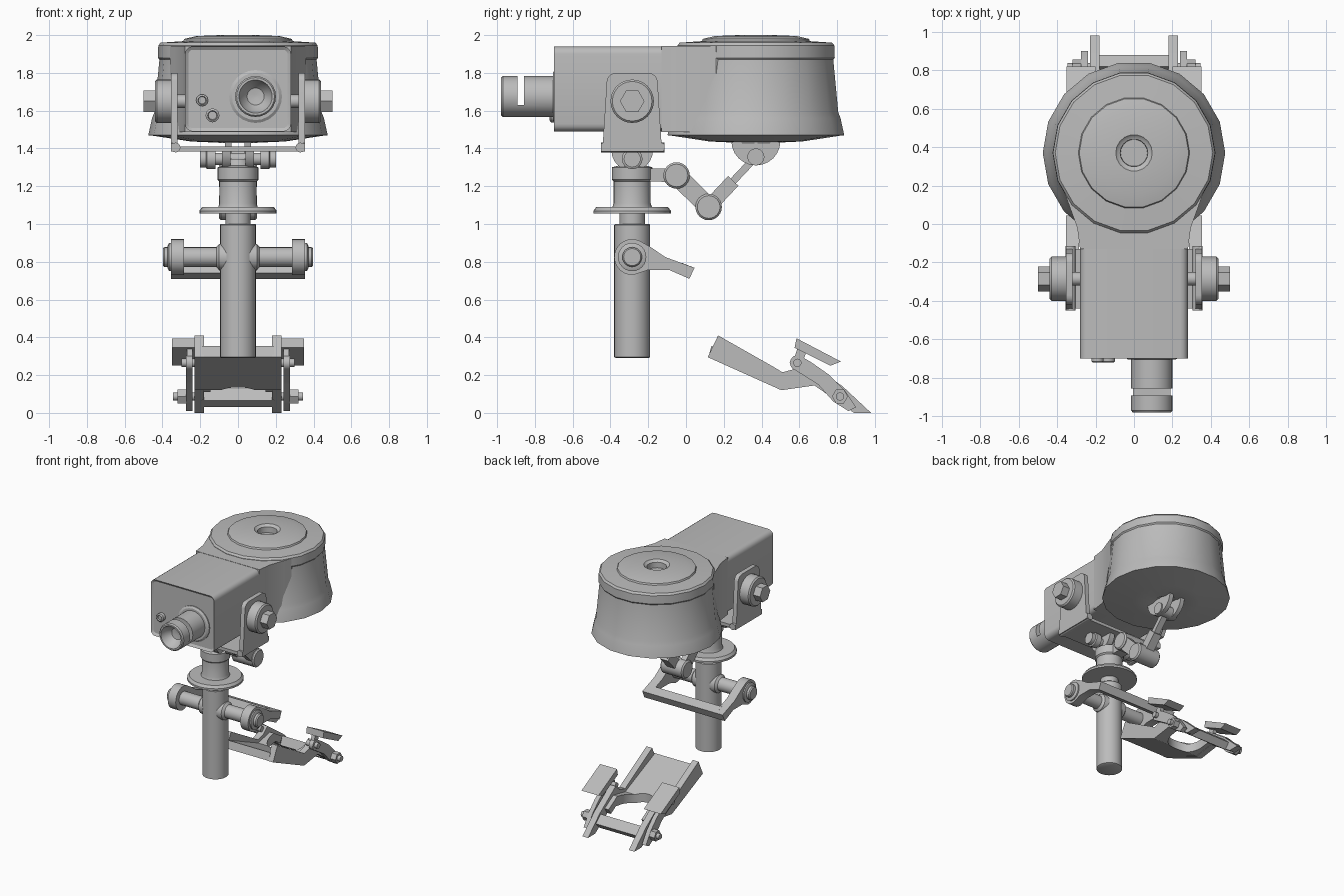
import bpy, bmesh, math

if "Cube" in bpy.data.objects:
    bpy.data.objects.remove(bpy.data.objects["Cube"])

grey = bpy.data.materials.new("metal_grey")
grey.diffuse_color = (0.5, 0.5, 0.5, 1)
grey.use_nodes = True
grey.node_tree.nodes["Principled BSDF"].inputs["Base Color"].default_value = grey.diffuse_color

PLACE = {'X': lambda u, v, t: (t, u, v),
         'Y': lambda u, v, t: (u, t, v),
         'Z': lambda u, v, t: (u, v, t)}


def finish(name, bm):
    bmesh.ops.remove_doubles(bm, verts=bm.verts, dist=1e-5)
    bmesh.ops.recalc_face_normals(bm, faces=bm.faces)
    me = bpy.data.meshes.new(name)
    bm.to_mesh(me)
    bm.free()
    me.materials.append(grey)
    ob = bpy.data.objects.new(name, me)
    bpy.context.collection.objects.link(ob)
    return ob


def loft(name, rings):
    """Skin a row of equal-length rings and cap both ends."""
    bm = bmesh.new()
    vs = [[bm.verts.new(p) for p in r] for r in rings]
    n = len(vs[0])
    for a, b in zip(vs, vs[1:]):
        for i in range(n):
            j = (i + 1) % n
            bm.faces.new((a[i], a[j], b[j], b[i]))
    bm.faces.new(vs[0])
    bm.faces.new(vs[-1])
    return finish(name, bm)


def prism(name, pts, axis, t0, t1):
    return loft(name, [[PLACE[axis](u, v, t) for u, v in pts] for t in (t0, t1)])


def lathe(name, profile, axis, c, segs=24):
    """Revolve (radius, position) points about an axis through c."""
    rings = []
    for r, t in profile:
        rings.append([PLACE[axis](c[0] + r * math.cos(2 * math.pi * i / segs),
                                  c[1] + r * math.sin(2 * math.pi * i / segs), t)
                      for i in range(segs)])
    return loft(name, rings)


def cyl(name, axis, c, r, t0, t1, segs=20):
    return lathe(name, [(r, t0), (r, t1)], axis, c, segs)


def arc(cu, cv, r, a0, a1, n=8):
    return [(cu + r * math.cos(math.radians(a0 + (a1 - a0) * i / n)),
             cv + r * math.sin(math.radians(a0 + (a1 - a0) * i / n))) for i in range(n + 1)]


def rounded(u0, v0, u1, v1, r):
    return (arc(u1 - r, v1 - r, r, 0, 90, 4) + arc(u0 + r, v1 - r, r, 90, 180, 4)
            + arc(u0 + r, v0 + r, r, 180, 270, 4) + arc(u1 - r, v0 + r, r, 270, 360, 4))


def beam(name, p, q, w, x0, x1):
    """Straight bar in the side plane from p to q with width w."""
    dy, dz = q[0] - p[0], q[1] - p[1]
    k = w / 2 / math.hypot(dy, dz)
    ny, nz = -dz * k, dy * k
    return prism(name, [(p[0] + ny, p[1] + nz), (q[0] + ny, q[1] + nz),
                        (q[0] - ny, q[1] - nz), (p[0] - ny, p[1] - nz)], 'X', x0, x1)


def cut(ob, cutter):
    cutter.hide_render = True
    m = ob.modifiers.new("cut", 'BOOLEAN')
    m.operation, m.solver, m.object = 'DIFFERENCE', 'EXACT', cutter
    bpy.context.view_layer.objects.active = ob
    bpy.ops.object.modifier_apply(modifier="cut")
    bpy.data.objects.remove(cutter)


CY = -0.285  # column centre in y

# Drum
lathe("drum", [(.06, 1.45), (.10, 1.43), (.25, 1.437), (.455, 1.468), (.475, 1.47), (.455, 1.56),
               (.443, 1.59), (.416, 1.87), (.424, 1.88), (.422, 1.945), (.41, 1.96),
               (.29, 1.968), (.285, 1.98), (.22, 1.995), (.095, 2.0), (.085, 1.99),
               (.072, 1.985), (.07, 1.94)], 'Z', (0, .37), 18)

# Housing with recessed front panel, and flared neck into the drum
box = prism("housing", rounded(-.28, 1.49, .28, 1.94, .04), 'Y', -.70, .10)
bm = bmesh.new()
bm.from_mesh(box.data)
front = [f for f in bm.faces if f.normal.y < -.9]
bmesh.ops.inset_region(bm, faces=front, thickness=.018, depth=0)
bmesh.ops.translate(bm, verts=front[0].verts, vec=(0, .012, 0))
bm.to_mesh(box.data)
bm.free()
side = [(.281, -.13), (.295, -.02), (.335, .09), (.36, .16), (.30, .37)]
prism("neck", side + [(-x, y) for x, y in reversed(side)], 'Z', 1.487, 1.942)

# Lens barrel with bore and a top slot
LC = (.093, 1.675)
lathe("lens_flange", [(.14, -.68), (.14, -.695), (.125, -.705), (.1, -.705)], 'Y', LC)
lens = lathe("lens_barrel", [(.108, -.68), (.108, -.97), (.1, -.98), (.088, -.98),
                             (.075, -.94), (.045, -.905), (.01, -.90)], 'Y', LC)
cut(lens, prism("slot_cutter", [(-.1, 1.63), (.3, 1.63), (.3, 1.85), (-.1, 1.85)],
                'Y', -.893, -.857))
for c, r in (((-.19, 1.655), .032), ((-.135, 1.575), .037)):
    lathe("front_knob", [(r, -.68), (r, -.715), (r * .7, -.722), (r * .6, -.71)], 'Y', c, 12)

# Yoke: cross bar, side plates, washers and hex bolts
prism("yoke_bar", [(-.33, 1.385), (.33, 1.385), (.33, 1.41), (-.33, 1.41)], 'Y', -.44, -.13)
plate = ([(-.45, 1.385), (-.12, 1.385), (-.115, 1.425), (-.13, 1.43)]
         + arc(-.20, 1.75, .05, 10, 90, 4) + arc(-.37, 1.75, .05, 90, 170, 4)
         + [(-.44, 1.43), (-.45, 1.425)])
for s in (-1, 1):
    prism("yoke_plate", plate, 'X', s * .32, s * .355)
    cyl("yoke_corner", 'Y', (s * .33, 1.405), .026, -.45, -.115, 12)
    cyl("tilt_shaft", 'X', (CY, 1.65), .035, s * .27, s * .33)
    lathe("tilt_washer", [(.115, s * .35), (.115, s * .43), (.105, s * .44)], 'X', (CY, 1.65))
    cyl("tilt_bolt", 'X', (CY, 1.65), .065, s * .43, s * .50, 6)

# Swivel joint below the yoke and clevis below the drum
for s in (-1, 1):
    prism("swivel_cheek", arc(CY, 1.39, .11, 180, 360, 12), 'X', s * .04, s * .085)
    lathe("swivel_knob", [(.055, s * .12), (.055, s * .165), (.045, s * .17), (.045, s * .2)],
          'X', (CY, 1.345), 16)
    prism("drum_clevis_cheek", arc(.37, 1.44, .13, 180, 360, 12), 'X', s * .035, s * .07)
cyl("swivel_axle", 'X', (CY, 1.345), .032, -.19, .19)
cyl("drum_clevis_pin", 'X', (.37, 1.355), .045, -.08, .08)

# Folding support arm
E1, E2 = (-.05, 1.257), (.12, 1.09)
beam("collar_arm", (CY, 1.262), E1, .07, -.045, .045)
for e in (E1, E2):
    lathe("elbow", [(.06, -.10), (.07, -.09), (.07, .09), (.06, .10)], 'X', e)
for s in (-1, 1):
    beam("lower_link", E1, E2, .10, s * .04, s * .085)
beam("upper_link_block", E2, (.25, 1.228), .075, -.035, .035)
beam("upper_link_rod", (.24, 1.217), (.37, 1.355), .038, -.025, .025)

# Column: collar, flange, neck and pipe
lathe("column", [(.085, .29), (.095, .295), (.095, .995), (.09, 1.0), (.067, 1.0), (.067, 1.055),
                 (.205, 1.055), (.205, 1.07), (.19, 1.09), (.105, 1.09), (.098, 1.11),
                 (.098, 1.225), (.108, 1.235), (.108, 1.30), (.07, 1.31), (.06, 1.345)],
      'Z', (0, CY), 28)

# Handle: side tubes, clamp arms and rear cross bar
arm = arc(CY, .825, .095, 55, 275, 14) + [(-.2, .757), (-.09, .757), (.018, .71),
                                         (.045, .768), (-.11, .825), (-.19, .88)]
for s in (-1, 1):
    lathe("handle_tube", [(.075, s * .06), (.07, s * .10), (.052, s * .115), (.052, s * .39),
                          (.045, s * .398)], 'X', (CY, .825))
    prism("handle_arm", arm, 'X', s * .285, s * .355)
    lathe("handle_ring", [(.075, s * .35), (.075, s * .365), (.06, s * .372)], 'X', (CY, .825))
prism("handle_cross_bar", [(-.05, .74), (.018, .71), (.045, .768), (-.024, .795)],
      'X', -.30, .30)

# Pedal: notched plate, side rails, rear cross bar
tread = prism("pedal_plate", [(.135, .355), (.118, .295), (.505, .122), (.68, .147), (.74, .11),
                              (.77, .155), (.66, .22), (.51, .19)], 'X', -.19, .19)
cut(tread, prism("notch_cutter", [(-.145, .9)] + arc(0, .62, .145, 180, 360, 16)
                 + [(.145, .9)], 'Z', -.2, .6))
rail = [(.17, .41), (.115, .295), (.505, .12), (.68, .145), (.89, 0), (.98, 0),
        (.83, .14), (.63, .28), (.575, .232), (.51, .215), (.47, .24)]
prism("pedal_cross_bar", [(.79, .065), (.84, .03), (.88, .075), (.82, .13)], 'X', -.19, .19)
pad = [(.585, .395), (.82, .272), (.765, .25), (.575, .345)]
for s in (-1, 1):
    prism("pedal_rail", rail, 'X', s * .18, s * .23)
    # Link, pins, nuts and pad beside each rail
    prism("pedal_link", arc(.59, .265, .04, 70, 250, 8) + [(.70, .15), (.78, .06), (.86, .01),
          (.90, .03), (.84, .12), (.76, .20), (.66, .27)], 'X', s * .24, s * .275)
    for c, end in (((.59, .265), .30), ((.815, .087), .345)):
        cyl("pedal_pin", 'X', c, .022, s * .2, s * end, 12)
        cyl("pedal_nut", 'X', c, .042, s * .275, s * (end - .025), 6)
    prism("pedal_pad", pad, 'X', s * .20, s * .35)
    beam("pad_stem", (.59, .265), (.62, .35), .05, s * .24, s * .27)

bpy.ops.object.select_all(action='SELECT')
bpy.context.view_layer.objects.active = box
bpy.ops.object.shade_smooth_by_angle(angle=math.radians(32))
